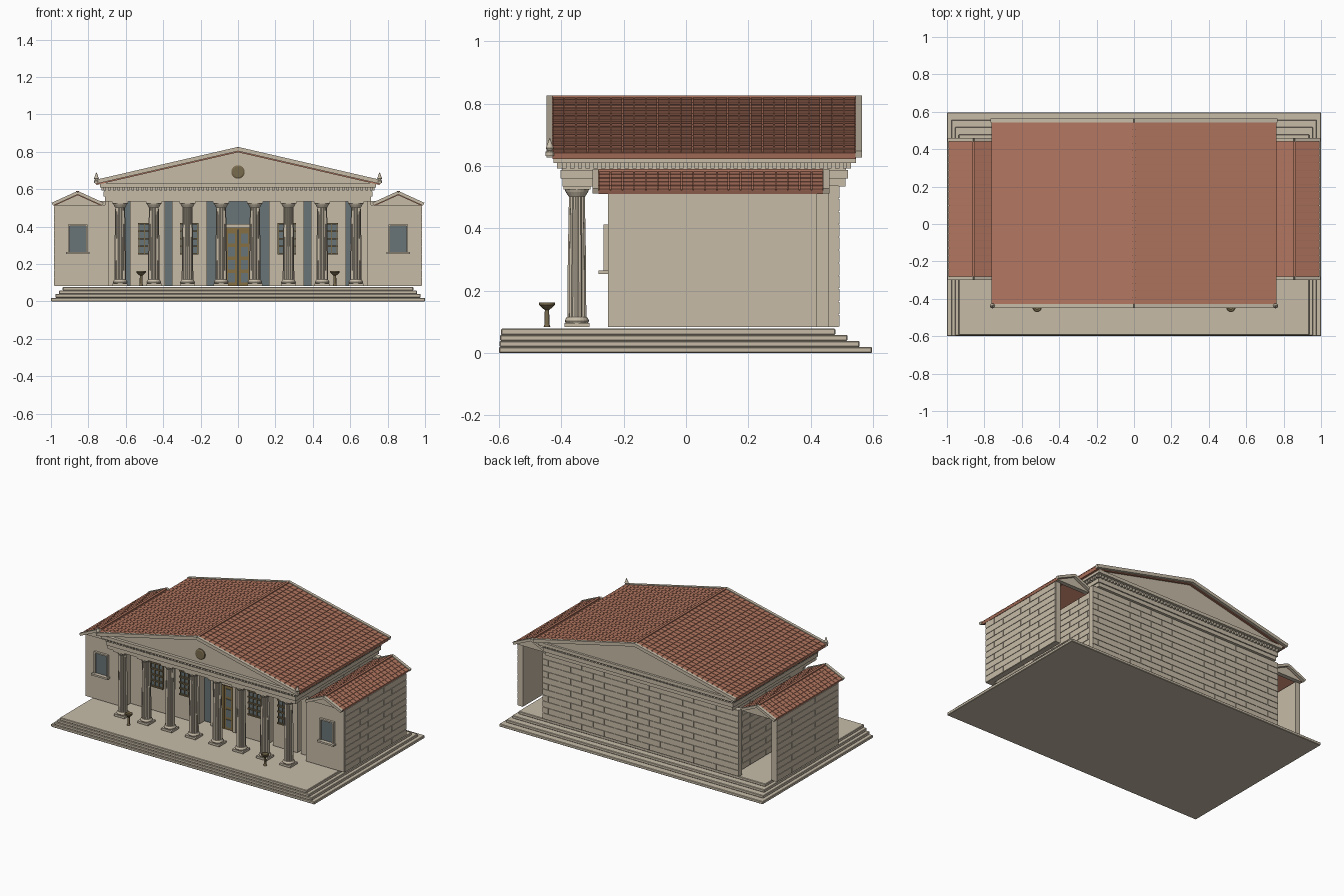
import bpy, bmesh, math
from mathutils import Matrix, Vector

cube = bpy.data.objects.get("Cube")
if cube:
    bpy.data.objects.remove(cube, do_unlink=True)


def material(name, rgb):
    m = bpy.data.materials.new(name)
    m.use_nodes = True
    m.diffuse_color = (*rgb, 1)
    m.node_tree.nodes["Principled BSDF"].inputs["Base Color"].default_value = (*rgb, 1)
    return m


STONE = material("warm stone", (0.57, 0.50, 0.39))
TILE = material("terracotta", (0.44, 0.18, 0.115))
GLASS = material("slate glass", (0.14, 0.175, 0.18))
WOOD = material("golden wood", (0.24, 0.16, 0.06))
BRONZE = material("bronze", (0.19, 0.145, 0.075))


def finish(name, bm, mat):
    bmesh.ops.recalc_face_normals(bm, faces=bm.faces)
    me = bpy.data.meshes.new(name)
    bm.to_mesh(me)
    bm.free()
    me.materials.append(mat)
    ob = bpy.data.objects.new(name, me)
    bpy.context.collection.objects.link(ob)
    return ob


def add_box(bm, b, m=Matrix.Identity(4)):
    lo, hi = Vector(b[::2]), Vector(b[1::2])
    bmesh.ops.create_cube(bm, size=1, matrix=m @ Matrix.Translation((lo + hi) / 2)
                          @ Matrix.Diagonal((*(hi - lo), 1)))


# Boxes are given as x0, x1, y0, y1, z0, z1
def boxes(name, mat, items, m=Matrix.Identity(4)):
    bm = bmesh.new()
    for b in items:
        add_box(bm, b, m)
    return finish(name, bm, mat)


def lathe(bm, profile, n, flute=1.0):
    rings = []
    for r, z in profile:
        ring = []
        for i in range(n):
            a = math.tau * i / n
            k = r * (flute if i % 2 else 1)
            ring.append(bm.verts.new((k * math.cos(a), k * math.sin(a), z)))
        rings.append(ring)
    for a, b in zip(rings, rings[1:]):
        for i in range(n):
            j = (i + 1) % n
            bm.faces.new((a[i], a[j], b[j], b[i]))
    bm.faces.new(rings[0])
    bm.faces.new(rings[-1])


def gable(name, cx, half, z0, z1, y0, y1):
    bm = bmesh.new()
    tri = [bm.verts.new((cx + x, y0, z)) for x, z in ((-half, z0), (half, z0), (0, z1))]
    face = bm.faces.new(tri)
    ext = bmesh.ops.extrude_face_region(bm, geom=[face])["geom"]
    moved = [v for v in ext if isinstance(v, bmesh.types.BMVert)]
    bmesh.ops.translate(bm, verts=moved, vec=(0, y1 - y0, 0))
    return finish(name, bm, STONE)


# Wall facing of proud stone blocks in running bond; axis is the wall direction
def block_facing(name, axis, plane, out, a0, a1, z0, z1, rows):
    items, h, length, gap = [], (z1 - z0) / rows, 0.17, 0.0015
    for r in range(rows):
        p = a0 - (length / 2 if r % 2 else 0)
        while p < a1 - 0.001:
            run = (max(p, a0) + gap, min(p + length, a1) - gap)
            deep = tuple(sorted((plane, plane + out * 0.004)))
            z = (z0 + r * h + gap, z0 + (r + 1) * h - gap)
            items.append((*run, *deep, *z) if axis == "x" else (*deep, *run, *z))
            p += length
    return boxes(name, STONE, items)


# Gabled roof: slabs, tilted tiles, ridge cap and stone verges
def roof(name, cx, half, zr, ze, y0, y1, rows, cols, slab, verge):
    angle = math.atan2(zr - ze, half)
    length = math.hypot(half, zr - ze)
    slabs, tiles, verges = bmesh.new(), bmesh.new(), bmesh.new()
    step, width = length / rows, (y1 - y0) / cols
    for s in (-1, 1):
        m = (Matrix.Translation((cx, 0, zr)) @ Matrix.Diagonal((s, 1, 1, 1))
             @ Matrix.Rotation(angle, 4, "Y"))
        add_box(slabs, (0, length, y0, y1, -slab, 0), m)
        for r in range(rows):
            t = m @ Matrix.Translation(((r + 0.5) * step, 0, 0.001)) @ Matrix.Rotation(-0.09, 4, "Y")
            for c in range(cols):
                y = y0 + c * width
                add_box(tiles, (-step / 2, step / 2, y + 0.0015, y + width - 0.0015, -0.002, 0.003), t)
        for a, b in ((y0 - 0.02, y0), (y1, y1 + 0.02)):
            add_box(verges, (0, length + 0.004, a, b, -slab * 0.7, 0.008), m)
    finish(name + "_slabs", slabs, TILE)
    finish(name + "_tiles", tiles, TILE)
    finish(name + "_verges", verges, STONE)
    boxes(name + "_ridge", TILE, [(cx - 0.008, cx + 0.008, y0, y1, zr - 0.004, zr + 0.008)])


FLOOR, CEIL = 0.083, 0.537

# Stepped platform
for i, (hx, back) in enumerate(((1, 0.597), (0.977, 0.557), (0.957, 0.518), (0.937, 0.479))):
    step = boxes(f"platform_step_{i + 1}", STONE,
                 [(-hx, hx, -0.6 + i * 0.002, back, i * 0.0195, (i + 1) * 0.0195)])
    bev = step.modifiers.new("edge", "BEVEL")
    bev.width = 0.003

# Main hall and its wide back wall
boxes("hall_core", STONE, [(-0.70, 0.70, -0.12, 0.46, FLOOR, CEIL)])
boxes("back_wall", STONE, [(-0.745, 0.745, 0.455, 0.489, FLOOR, CEIL)])
block_facing("back_wall_blocks", "x", 0.489, 1, -0.745, 0.745, FLOOR, CEIL, 11)
boxes("slate_backing", GLASS, [(-0.62, 0.62, -0.128, -0.12, FLOOR, CEIL)])
front_walls = []
for s in (-1, 1):
    for a, b in ((0.165, 0.354), (0.390, 0.577), (0.603, 0.705)):
        front_walls.append((min(s * a, s * b), max(s * a, s * b), -0.18, -0.12, FLOOR, CEIL))
boxes("porch_wall_panels", STONE, front_walls)

# Barred windows in the porch wall
panes, bars = [], []
for cx in (-0.485, -0.26, 0.26, 0.485):
    panes.append((cx - 0.045, cx + 0.045, -0.186, -0.18, 0.25, 0.42))
    bars += [(cx - 0.05, cx + 0.05, -0.197, -0.18, z, z + 0.009) for z in (0.25, 0.29, 0.33, 0.37, 0.411)]
    bars += [(cx + d - 0.003, cx + d + 0.003, -0.191, -0.18, 0.25, 0.42) for d in (-0.045, -0.015, 0.015, 0.045)]
boxes("porch_window_panes", GLASS, panes)
boxes("porch_window_bars", BRONZE, bars)

# Double door with glazed panels, surround and lintel
boxes("door_leaves", WOOD, [(s * 0.034 - 0.031, s * 0.034 + 0.031, -0.15, -0.128, FLOOR, 0.385) for s in (-1, 1)])
boxes("door_panels", GLASS, [(s * 0.034 - 0.019, s * 0.034 + 0.019, -0.154, -0.15, z, z + 0.052)
                             for s in (-1, 1) for z in (0.10, 0.17, 0.24, 0.31)])
boxes("door_casing", WOOD, [(-0.075, -0.066, -0.158, -0.128, FLOOR, 0.392),
                            (0.066, 0.075, -0.158, -0.128, FLOOR, 0.392),
                            (-0.075, 0.075, -0.158, -0.128, 0.383, 0.392)])
boxes("door_surround", STONE, [(-0.095, -0.075, -0.162, -0.128, FLOOR, 0.392),
                               (0.075, 0.095, -0.162, -0.128, FLOOR, 0.392),
                               (-0.105, 0.105, -0.168, -0.128, 0.392, 0.413)])

# Fluted columns sharing one mesh
bm = bmesh.new()
add_box(bm, (-0.04, 0.04, -0.04, 0.04, FLOOR, 0.097))
lathe(bm, [(0.036, 0.097), (0.039, 0.103), (0.036, 0.110), (0.032, 0.116)], 20)
lathe(bm, [(0.031, 0.114), (0.030, 0.30), (0.026, 0.51)], 28, 0.88)
lathe(bm, [(0.027, 0.503), (0.036, 0.517), (0.039, 0.525)], 20)
add_box(bm, (-0.043, 0.043, -0.043, 0.043, 0.524, CEIL))
column = finish("column_1", bm, STONE)
for i in range(8):
    ob = column if i == 0 else bpy.data.objects.new(f"column_{i + 1}", column.data)
    if i:
        bpy.context.collection.objects.link(ob)
    ob.location = (-0.63 + i * 0.18, -0.35, 0)

# Entablature with dentils on all sides
boxes("entablature", STONE, [(-0.712, 0.712, -0.396, 0.512, 0.535, 0.56),
                             (-0.720, 0.720, -0.403, 0.52, 0.56, 0.587),
                             (-0.714, 0.714, -0.398, 0.514, 0.587, 0.61),
                             (-0.738, 0.738, -0.425, 0.545, 0.61, 0.632)])
dentils = []
for i in range(58):
    x = -0.7125 + i * 0.025
    dentils += [(x - 0.007, x + 0.007, a, a + 0.016, 0.592, 0.61) for a in (-0.414, 0.513)]
for i in range(37):
    y = -0.39 + i * 0.025
    dentils += [(a, a + 0.016, y - 0.007, y + 0.007, 0.592, 0.61) for a in (-0.729, 0.713)]
boxes("dentils", STONE, dentils)

# Pediment and main roof
gable("pediment", 0, 0.735, 0.63, 0.808, -0.405, 0.53)
roof("main_roof", 0, 0.762, 0.818, 0.642, -0.428, 0.544, 20, 26, 0.02, 0.02)
bm = bmesh.new()
lathe(bm, [(0.036, 0), (0.036, 0.008), (0.028, 0.012)], 24)
disc = finish("pediment_medallion", bm, BRONZE)
disc.rotation_euler.x = math.pi / 2
disc.location = (0, -0.404, 0.692)

for s in (-1, 1):
    side = "left" if s > 0 else "right"

    def wide(a, b):
        return (min(s * a, s * b), max(s * a, s * b))

    # Side wing, open at the back
    boxes(side + "_wing_walls", STONE, [(*wide(0.705, 0.981), -0.25, -0.21, FLOOR, 0.515),
                                        (*wide(0.945, 0.981), -0.25, 0.42, FLOOR, 0.51),
                                        (*wide(0.69, 0.71), -0.25, -0.12, FLOOR, CEIL)])
    block_facing(side + "_wing_blocks", "y", s * 0.981, s, -0.25, 0.42, FLOOR, 0.508, 10)
    block_facing(side + "_hall_blocks", "y", s * 0.70, s, -0.20, 0.455, FLOOR, CEIL, 11)
    cx = s * 0.857
    gable(side + "_wing_front_gable", cx, 0.125, 0.512, 0.572, -0.262, -0.21)
    gable(side + "_wing_back_gable", cx, 0.125, 0.512, 0.572, 0.41, 0.44)
    roof(side + "_wing_roof", cx, 0.132, 0.582, 0.522, -0.28, 0.44, 5, 19, 0.013, 0.02)

    # Wing window
    boxes(side + "_wing_window_glass", GLASS, [(cx - 0.044, cx + 0.044, -0.254, -0.25, 0.264, 0.405)])
    boxes(side + "_wing_window_frame", STONE,
          [(cx - 0.053, cx - 0.044, -0.265, -0.25, 0.264, 0.41),
           (cx + 0.044, cx + 0.053, -0.265, -0.25, 0.264, 0.41),
           (cx - 0.053, cx + 0.053, -0.265, -0.25, 0.403, 0.412),
           (cx - 0.062, cx + 0.062, -0.28, -0.25, 0.253, 0.265)])

    # Roof corner finial
    bm = bmesh.new()
    lathe(bm, [(0.014, 0.632), (0.014, 0.645), (0.008, 0.65), (0.013, 0.658), (0.008, 0.67), (0.001, 0.69)], 12)
    finish(side + "_finial", bm, STONE).location = (s * 0.757, -0.437, 0)

    # Bronze brazier
    bm = bmesh.new()
    lathe(bm, [(0.011, FLOOR), (0.008, 0.092), (0.007, 0.138), (0.018, 0.147), (0.025, 0.154),
               (0.025, 0.162), (0.020, 0.162), (0.012, 0.155)], 16)
    finish(side + "_brazier", bm, BRONZE).location = (s * 0.518, -0.446, 0)
